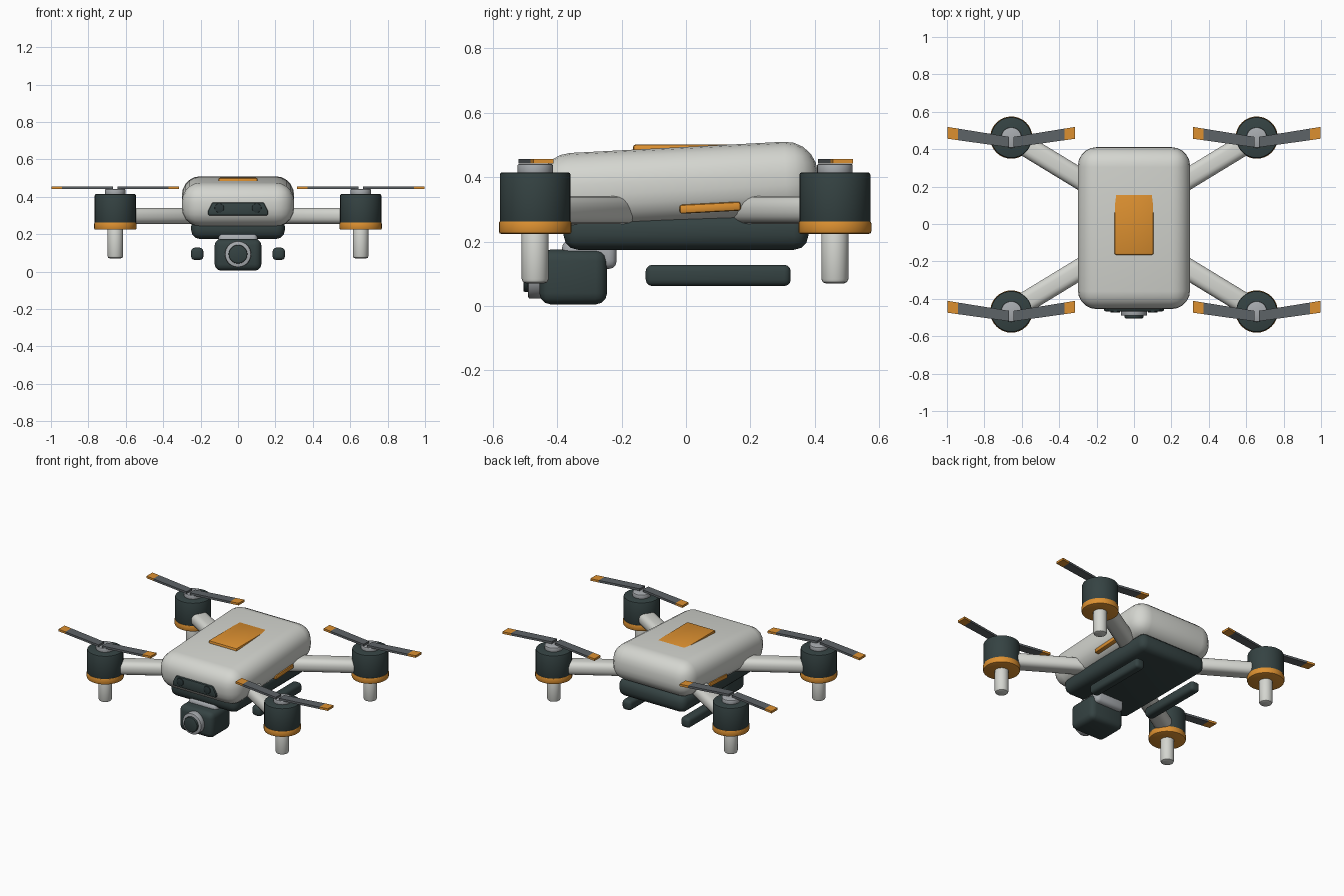
import bpy, bmesh, math
from mathutils import Vector, Matrix

if "Cube" in bpy.data.objects:
    bpy.data.objects.remove(bpy.data.objects["Cube"])


def material(name, rgb):
    m = bpy.data.materials.new(name)
    m.diffuse_color = (*rgb, 1)
    m.use_nodes = True
    m.node_tree.nodes["Principled BSDF"].inputs["Base Color"].default_value = m.diffuse_color
    return m


LIGHT = material("light shell", (0.66, 0.67, 0.63))
DARK = material("dark slate", (0.035, 0.055, 0.055))
ORANGE = material("orange", (0.72, 0.28, 0.03))
BLADE = material("blade grey", (0.11, 0.125, 0.135))
METAL = material("metal grey", (0.39, 0.41, 0.43))
GLASS = material("lens glass", (0.025, 0.04, 0.042))


def finish(name, bm, mats, bevel=0, segments=3):
    """Turn a bmesh into a smooth-shaded object with bevelled edges."""
    if bevel:
        edges = [e for e in bm.edges if e.calc_face_angle(0) > math.radians(40)]
        bmesh.ops.bevel(bm, geom=edges, offset=bevel, segments=segments,
                        profile=0.5, affect='EDGES', clamp_overlap=True)
    bmesh.ops.recalc_face_normals(bm, faces=bm.faces)
    me = bpy.data.meshes.new(name)
    bm.to_mesh(me)
    bm.free()
    ob = bpy.data.objects.new(name, me)
    bpy.context.collection.objects.link(ob)
    for m in mats:
        me.materials.append(m)
    bpy.ops.object.select_all(action='DESELECT')
    ob.select_set(True)
    bpy.context.view_layer.objects.active = ob
    bpy.ops.object.shade_smooth_by_angle(angle=math.radians(35))
    return ob


def box(name, centre, size, mat, bevel, segments=3, rot=None):
    bm = bmesh.new()
    bmesh.ops.create_cube(bm, size=1)
    bmesh.ops.scale(bm, vec=size, verts=bm.verts)
    ob = finish(name, bm, [mat], bevel, segments)
    ob.matrix_world = Matrix.Translation(centre) @ (rot or Matrix()).to_4x4()
    return ob


def cylinder(name, centre, radius, depth, mat, bevel=0, axis='Z', sides=32):
    bm = bmesh.new()
    bmesh.ops.create_cone(bm, cap_ends=True, segments=sides, radius1=radius,
                          radius2=radius, depth=depth)
    ob = finish(name, bm, [mat], bevel, 2)
    rot = Matrix.Rotation(math.pi / 2, 4, 'X') if axis == 'Y' else Matrix()
    ob.matrix_world = Matrix.Translation(centre) @ rot
    return ob


def prism(name, outline, y0, y1, mat, bevel):
    """Extrude an (x, z) outline along y."""
    bm = bmesh.new()
    face = bm.faces.new([bm.verts.new((x, y0, z)) for x, z in outline])
    new = bmesh.ops.extrude_face_region(bm, geom=[face])["geom"]
    bmesh.ops.translate(bm, vec=(0, y1 - y0, 0),
                        verts=[v for v in new if isinstance(v, bmesh.types.BMVert)])
    bmesh.ops.recalc_face_normals(bm, faces=bm.faces)
    return finish(name, bm, [mat], bevel, 2)


TILT = Matrix.Rotation(math.radians(3), 4, 'X')

# Shell, belly tray and top battery plate
box("body_shell", (0, -0.022, 0.375), (0.60, 0.865, 0.235), LIGHT, 0.1, 5, TILT)
box("belly_tray", (0, 0, 0.232), (0.50, 0.76, 0.115), DARK, 0.045, 3)
box("battery_plate", (0, 0.01, 0.484), (0.21, 0.35, 0.036), ORANGE, 0.01, 2)

# Front sensor bar with two lenses
prism("sensor_bar", [(-0.16, 0.30), (0.16, 0.30), (0.16, 0.325), (0.137, 0.37),
                     (-0.137, 0.37), (-0.16, 0.325)], -0.467, -0.40, DARK, 0.008)
for side in (-1, 1):
    cylinder("sensor_lens", (side * 0.1, -0.467, 0.34), 0.025, 0.014, GLASS, 0.003, 'Y', 20)

# Gimbal and camera
box("gimbal_mount", (0, -0.30, 0.16), (0.21, 0.17, 0.09), METAL, 0.025)
box("camera_body", (0, -0.35, 0.09), (0.25, 0.21, 0.17), DARK, 0.035)
cylinder("camera_ring", (0, -0.465, 0.093), 0.07, 0.05, METAL, 0.006, 'Y')
cylinder("camera_lens", (0, -0.48, 0.093), 0.05, 0.05, DARK, 0.006, 'Y')

# Side skids and side accent strips
for side in (-1, 1):
    box("skid", (side * 0.218, 0.10, 0.095), (0.066, 0.45, 0.066), DARK, 0.02)
    box("side_strip", (side * 0.275, 0.075, 0.305), (0.044, 0.19, 0.028),
        ORANGE, 0.008, 2, TILT)


def propeller(x, y, z):
    """Two swept blades with orange tips."""
    bm = bmesh.new()
    for s in (-1, 1):
        # stations: distance from hub, front edge, back edge
        rows = []
        for d, lo, hi in ((0.012, -0.052, 0.004), (0.285, -0.014, 0.048), (0.341, -0.006, 0.057)):
            rows.append([bm.verts.new((s * d, v, h)) for v, h in
                         ((lo, -0.007), (hi, -0.007), (hi, 0.007), (lo, 0.007))])
        for i, (a, b) in enumerate(zip(rows, rows[1:])):
            for k in range(4):
                f = bm.faces.new((a[k], a[(k + 1) % 4], b[(k + 1) % 4], b[k]))
                f.material_index = i
        bm.faces.new(rows[0])
        bm.faces.new(rows[2]).material_index = 1
    ob = finish("propeller", bm, [BLADE, ORANGE])
    ob.location = (x, y, z)


# Four arms, each with motor, ring, landing leg and propeller
for sx in (-1, 1):
    for sy in (-1, 1):
        x, y = sx * 0.656, sy * 0.465 - 0.003
        inner, outer = Vector((sx * 0.18, sy * 0.175, 0.298)), Vector((sx * 0.64, sy * 0.455, 0.298))
        d = outer - inner
        box("arm", (inner + outer) / 2, (d.length, 0.112, 0.086), LIGHT, 0.036, 4,
            Matrix.Rotation(math.atan2(d.y, d.x), 4, 'Z'))
        cylinder("motor_housing", (x, y, 0.335), 0.11, 0.16, DARK, 0.008)
        cylinder("motor_ring", (x, y, 0.244), 0.113, 0.04, ORANGE, 0.007)
        cylinder("landing_leg", (x, y, 0.155), 0.042, 0.17, LIGHT, 0.014, sides=20)
        cylinder("rotor_hub", (x, y, 0.424), 0.055, 0.034, METAL, 0.005)
        propeller(x, y, 0.449)
